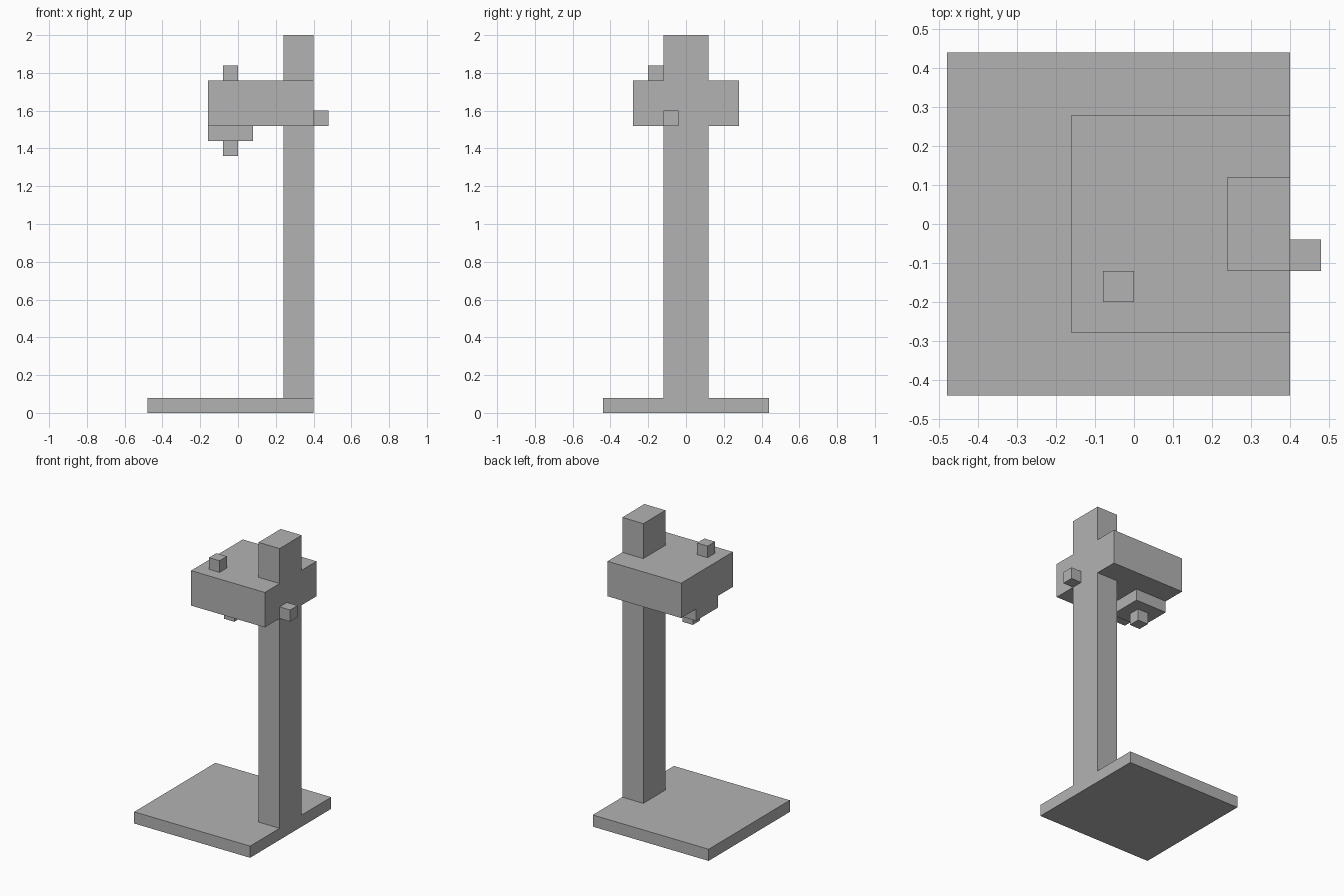
import bpy
from mathutils import Matrix, Vector
import bmesh

cube = bpy.data.objects.get("Cube")
if cube:
    bpy.data.objects.remove(cube, do_unlink=True)

U = 0.08  # size of one block unit

grey = bpy.data.materials.new("plain grey")
grey.use_nodes = True
colour = (0.45, 0.45, 0.45, 1)
grey.diffuse_color = colour
grey.node_tree.nodes["Principled BSDF"].inputs["Base Color"].default_value = colour


def box(name, low, high):
    """Axis-aligned box between two corners given in block units."""
    low, high = Vector(low) * U, Vector(high) * U
    bm = bmesh.new()
    bmesh.ops.create_cube(bm, size=1, matrix=Matrix.Diagonal((*(high - low), 1)))
    mesh = bpy.data.meshes.new(name)
    bm.to_mesh(mesh)
    bm.free()
    mesh.materials.append(grey)
    obj = bpy.data.objects.new(name, mesh)
    obj.location = (low + high) / 2
    bpy.context.collection.objects.link(obj)
    return obj


# Stand
box("base_plate", (-6, -5.5, 0), (5, 5.5, 1))
box("column", (3, -1.5, 1), (5, 1.5, 25))

# Head carried by the column
box("head", (-2, -3.5, 19), (5, 3.5, 22))
box("nozzle_holder", (-2, -1.5, 18), (1, 1.5, 19))
box("nozzle_tip", (-1, -0.5, 17), (0, 0.5, 18))

# Small knobs
box("top_knob", (-1, -2.5, 22), (0, -1.5, 23))
box("side_knob", (5, -1.5, 19), (6, -0.5, 20))
